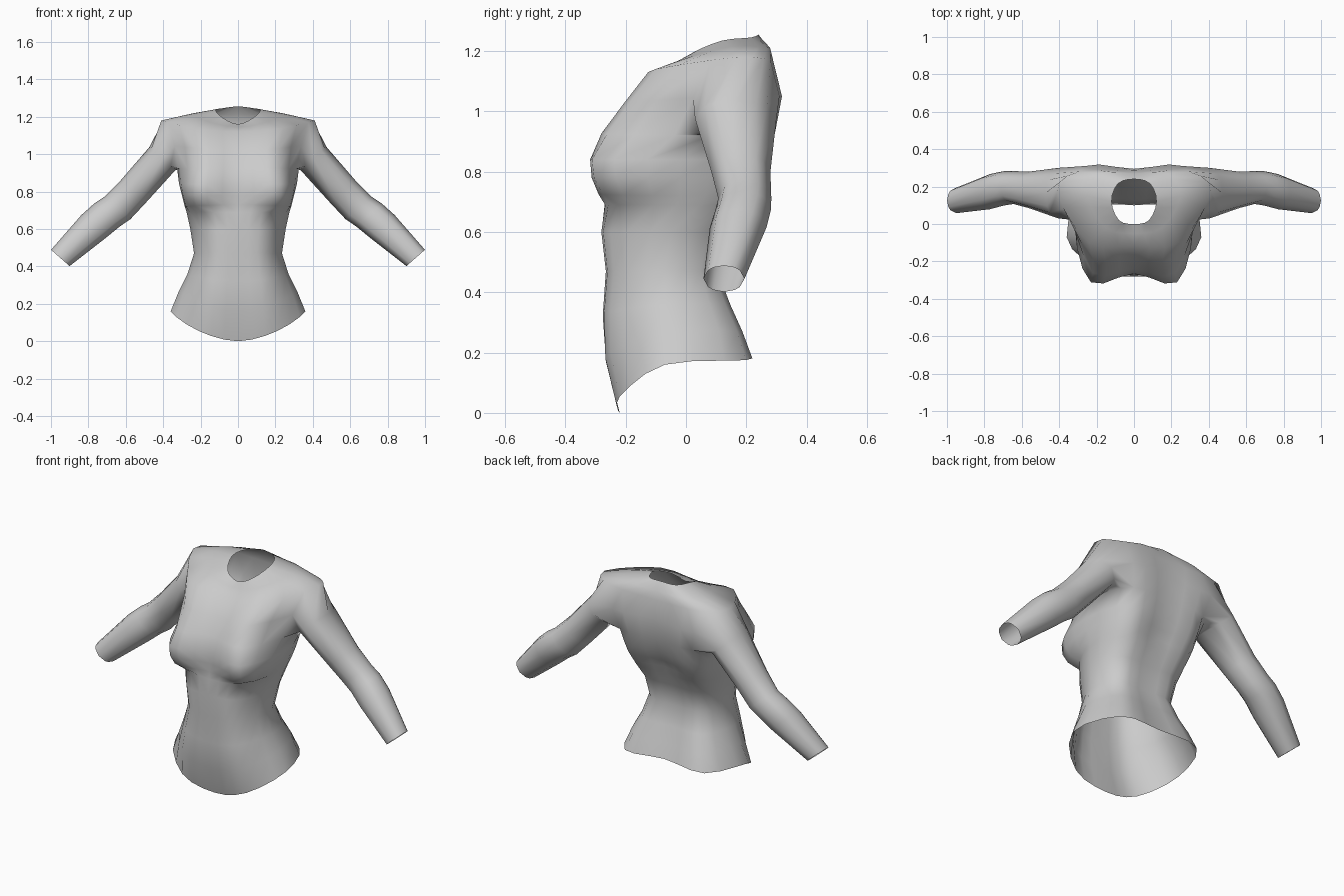
import bpy, bmesh, math
from mathutils import Vector

old = bpy.data.objects.get("Cube")
if old:
    bpy.data.objects.remove(old)

cloth = bpy.data.materials.new("grey_cloth")
cloth.use_nodes = True
grey = (0.6, 0.6, 0.6, 1)
cloth.diffuse_color = grey
cloth.node_tree.nodes["Principled BSDF"].inputs["Base Color"].default_value = grey

STEPS = 3          # columns between two control points
COLS = 4 * STEPS   # columns from centre front to centre back
HOLE = (5, 9)      # columns bounding the armhole
ARMPIT, SHOULDER = 9, 11

# Torso rings: front y, z; front corner x, y; side x, y, z; back corner y; back y, z
torso = [
    (-.22, 0, .21, -.22, .36, -.07, .16, .2, .2, .19),
    (-.26, .16, .19, -.25, .315, -.06, .27, .17, .17, .27),
    (-.275, .32, .17, -.25, .27, -.07, .36, .13, .135, .36),
    (-.265, .47, .15, -.24, .235, -.07, .47, .09, .1, .47),
    (-.28, .6, .16, -.25, .255, -.05, .6, .12, .13, .6),
    (-.27, .69, .18, -.23, .275, -.03, .69, .18, .18, .69),
    (-.265, .73, .22, -.275, .285, -.02, .72, .2, .19, .73),
    (-.265, .78, .23, -.305, .3, -.02, .78, .23, .22, .78),
    (-.265, .84, .23, -.312, .315, -.02, .84, .25, .25, .84),
    (-.24, .93, .22, -.262, .325, .08, .92, .28, .28, .93),
    (-.18, 1.02, .22, -.185, .365, .13, 1.05, .31, .295, 1.05),
    (-.115, 1.12, .24, -.1, .41, .17, 1.18, .28, .285, 1.16),
    (-.05, 1.145, .15, -.02, .25, .15, 1.215, .27, .27, 1.21),
    (0, 1.16, .08, .02, .12, .12, 1.235, .215, .24, 1.255),
]

# Sleeve rings: centre x, y, z; radius across and front to back
sleeve = [
    (.405, .165, .975, .093, .135),
    (.56, .182, .8, .09, .098),
    (.645, .195, .712, .092, .088),
    (.7, .19, .675, .092, .092),
    (.77, .173, .615, .09, .094),
    (.95, .126, .445, .066, .068),
]


def spline(p, q, r, s, t):
    """Point between q and r on a smooth curve through all four."""
    return q + .5 * t * (r - p + t * (2 * p - 5 * q + 4 * r - s + t * (3 * (q - r) + s - p)))


def half_ring(yf, zf, cx, cy, sx, sy, sz, by, yb, zb):
    corner = Vector((cx, cy, zf + (sz - zf) * (cx / sx) ** 2))
    back_corner = Vector((.72 * sx, by, (sz + zb) / 2))
    pts = [Vector((0, yf, zf)), corner, Vector((sx, sy, sz)), back_corner, Vector((0, yb, zb))]
    flip = Vector((-1, 1, 1))
    ends = [corner * flip] + pts + [back_corner * flip]
    out = [spline(*ends[k:k + 4], n / STEPS) for k in range(4) for n in range(STEPS)]
    return out + [pts[-1]]


bm = bmesh.new()
grid = [[bm.verts.new(p) for p in half_ring(*r)] for r in torso]

# Torso shell, leaving the armhole open
for i in range(len(torso) - 1):
    for j in range(COLS):
        if ARMPIT <= i < SHOULDER and HOLE[0] <= j < HOLE[1]:
            continue
        bm.faces.new((grid[i][j], grid[i][j + 1], grid[i + 1][j + 1], grid[i + 1][j]))

# Armhole border, walked once around
a, b = HOLE
border = [(ARMPIT, j) for j in range(a, b + 1)]
border += [(i, b) for i in range(ARMPIT + 1, SHOULDER)]
border += [(SHOULDER, j) for j in range(b, a - 1, -1)]
border += [(i, a) for i in range(SHOULDER - 1, ARMPIT, -1)]
angles = [math.atan2(i - (ARMPIT + SHOULDER) / 2, (j - (a + b) / 2) * .6) for i, j in border]

# Sleeve, grown out of the armhole
across = Vector((.75, 0, .66))
loop = [grid[i][j] for i, j in border]
for x, y, z, rv, ry in sleeve:
    ring = []
    for t in angles:
        p = Vector((x, y + ry * math.cos(t), z)) + across * rv * math.sin(t)
        ring.append(bm.verts.new(p))
    for k in range(len(ring)):
        n = (k + 1) % len(ring)
        bm.faces.new((loop[k], loop[n], ring[n], ring[k]))
    loop = ring

loose = [v for v in bm.verts if not v.link_faces]
bmesh.ops.delete(bm, geom=loose, context="VERTS")
for f in bm.faces:
    f.smooth = True

mesh = bpy.data.meshes.new("shirt")
bm.to_mesh(mesh)
bm.free()
mesh.materials.append(cloth)
shirt = bpy.data.objects.new("shirt", mesh)
bpy.context.collection.objects.link(shirt)

# Other half
mirror = shirt.modifiers.new("mirror", "MIRROR")
mirror.use_clip = True
mirror.merge_threshold = .001
